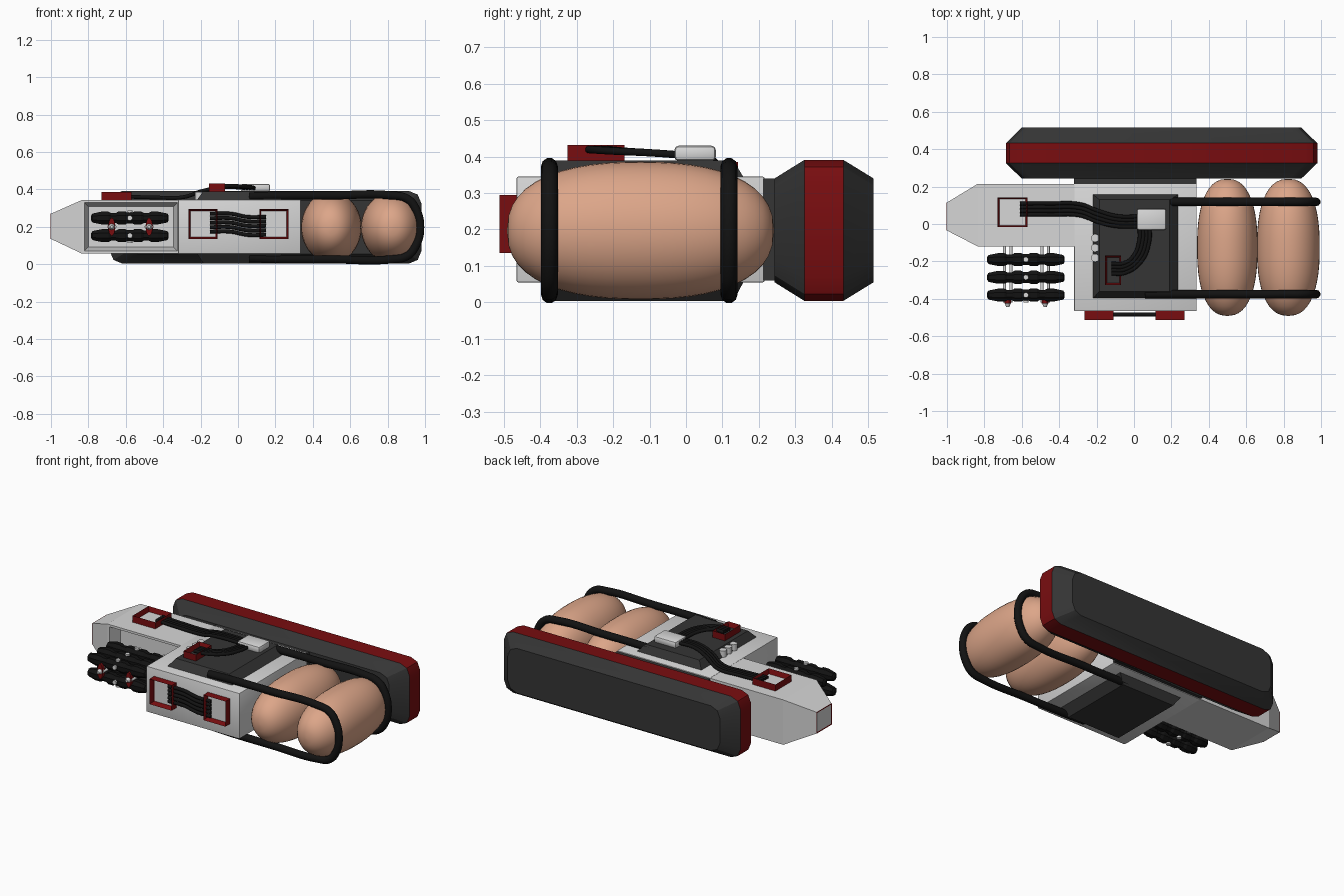
import bpy, bmesh, math
from mathutils import Vector, Matrix

if "Cube" in bpy.data.objects:
    bpy.data.objects.remove(bpy.data.objects["Cube"])


def mat(name, c):
    m = bpy.data.materials.new(name)
    m.diffuse_color = (*c, 1)
    m.use_nodes = True
    m.node_tree.nodes["Principled BSDF"].inputs["Base Color"].default_value = m.diffuse_color
    return m


LIGHT = mat("light_grey", (0.68, 0.68, 0.68))
DARK = mat("dark_grey", (0.035, 0.035, 0.035))
BLACK = mat("black", (0.006, 0.006, 0.006))
RED = mat("deep_red", (0.19, 0.004, 0.005))
TAN = mat("peach", (0.72, 0.38, 0.25))


def finish(name, bm, mats, smooth=None):
    bmesh.ops.recalc_face_normals(bm, faces=bm.faces)
    me = bpy.data.meshes.new(name)
    bm.to_mesh(me)
    bm.free()
    for m in mats:
        me.materials.append(m)
    ob = bpy.data.objects.new(name, me)
    bpy.context.collection.objects.link(ob)
    if smooth:
        bpy.context.view_layer.objects.active = ob
        ob.select_set(True)
        bpy.ops.object.shade_smooth_by_angle(angle=math.radians(smooth))
        ob.select_set(False)
    return ob


def loft(rings):
    """Skin a list of equal-length point rings and cap both ends."""
    bm = bmesh.new()
    vs = [[bm.verts.new(p) for p in r] for r in rings]
    n = len(vs[0])
    for a, b in zip(vs, vs[1:]):
        for i in range(n):
            bm.faces.new((a[i], a[(i + 1) % n], b[(i + 1) % n], b[i]))
    bm.faces.new(vs[0])
    bm.faces.new(vs[-1])
    return bm


def box(name, x, y, z, m, bevel=0):
    bm = bmesh.new()
    bmesh.ops.create_cube(bm, size=1)
    for v in bm.verts:
        v.co = [(r[0] + r[1]) / 2 + c * (r[1] - r[0]) for c, r in zip(v.co, (x, y, z))]
    if bevel:
        bmesh.ops.bevel(bm, geom=bm.edges[:], offset=bevel, segments=2, profile=0.5, affect='EDGES')
    return finish(name, bm, [m], 40 if bevel else None)


def rod(name, p, q, r1, m, r2=None, seg=12):
    p, q = Vector(p), Vector(q)
    bm = bmesh.new()
    rot = (q - p).to_track_quat('Z', 'Y').to_matrix().to_4x4()
    bmesh.ops.create_cone(bm, cap_ends=True, segments=seg, radius1=r1, radius2=r1 if r2 is None else r2,
                          depth=(q - p).length, matrix=Matrix.Translation((p + q) / 2) @ rot)
    return finish(name, bm, [m], 40)


def frame(name, base, w, h, d, rot, inner, rim=0.014):
    """Red socket: a box with its outer face sunk and recoloured."""
    bm = bmesh.new()
    bmesh.ops.create_cube(bm, size=1, matrix=Matrix.Translation((0, 0, d / 2)) @ Matrix.Diagonal((w, h, d, 1)))
    top = max(bm.faces, key=lambda f: f.calc_center_median().z)
    bmesh.ops.inset_individual(bm, faces=[top], thickness=rim)
    bmesh.ops.translate(bm, verts=top.verts, vec=(0, 0, -d * 0.7))
    for v in bmesh.ops.inset_individual(bm, faces=[top], thickness=0.0005)["faces"]:
        v.material_index = 0
    top.material_index = 1
    bm.transform(Matrix.Translation(base) @ rot)
    return finish(name, bm, [RED, inner])


def tube(name, pts, r, m):
    cu = bpy.data.curves.new(name, 'CURVE')
    cu.dimensions = '3D'
    cu.bevel_depth, cu.bevel_resolution, cu.resolution_u = r, 3, 8
    cu.use_fill_caps = True
    sp = cu.splines.new('BEZIER')
    sp.bezier_points.add(len(pts) - 1)
    for b, p in zip(sp.bezier_points, pts):
        b.co = p
        b.handle_left_type = b.handle_right_type = 'AUTO'
    cu.materials.append(m)
    ob = bpy.data.objects.new(name, cu)
    bpy.context.collection.objects.link(ob)
    bpy.context.view_layer.objects.active = ob
    ob.select_set(True)
    bpy.ops.object.convert(target='MESH')
    bpy.context.object.select_set(False)


# Main block and connector to the pod
box("main_block", (-0.32, 0.335), (-0.465, 0.215), (0.055, 0.345), LIGHT, 0.004)
box("pod_connector", (-0.32, 0.335), (0.2, 0.26), (0.06, 0.34), DARK)

# Arm with tapered nose and a sunken bay in its front side
bm = loft([[(x, y0, z0), (x, y1, z0), (x, y1, z1), (x, y0, z1)] for x, y0, y1, z0, z1 in
           ((-1, -0.035, 0.115, 0.135, 0.27), (-0.835, -0.12, 0.215, 0.057, 0.343),
            (-0.31, -0.12, 0.215, 0.057, 0.343))])
bmesh.ops.recalc_face_normals(bm, faces=bm.faces)
bay = min((f for f in bm.faces if abs(f.normal.y) > 0.99), key=lambda f: f.calc_center_median().y)
bmesh.ops.inset_individual(bm, faces=[bay], thickness=0.02)
bmesh.ops.inset_individual(bm, faces=[bay], thickness=0.03, depth=-0.08)
finish("arm", bm, [LIGHT])

# Bevelled dark plates above and below the block
for nm, zb, zt in (("top_plate", 0.34, 0.39), ("bottom_plate", 0.06, 0.003)):
    finish(nm, loft([[(x0, y0, z), (x1, y0, z), (x1, y1, z), (x0, y1, z)] for x0, x1, y0, y1, z in
                     ((-0.222, 0.24, -0.40, 0.16, zb), (-0.185, 0.19, -0.36, 0.13, zt))]), [DARK])


# Rear pod: chamfered long body with a red middle band
def pod_ring(y, x0, x1, z0, z1, c=0.065):
    pts = []
    for cx, cz, a0 in ((x1 - c, z1 - c, 0), (x0 + c, z1 - c, 90), (x0 + c, z0 + c, 180), (x1 - c, z0 + c, 270)):
        for k in range(3):
            a = math.radians(a0 + 45 * k)
            pts.append((cx + c * math.cos(a), y, cz + c * math.sin(a)))
    return pts


bm = loft([pod_ring(0.243, -0.60, 0.895, 0.055, 0.34), pod_ring(0.325, -0.685, 0.98, 0.004, 0.391),
           pod_ring(0.432, -0.685, 0.98, 0.004, 0.391), pod_ring(0.515, -0.60, 0.895, 0.055, 0.34)])
for f in bm.faces:
    f.material_index = int(len(f.verts) == 4 and 0.35 < f.calc_center_median().y < 0.41)
finish("rear_pod", bm, [DARK, RED], 25)

# Two barrel tanks with a superelliptic outline
for i, (cx, rx) in enumerate(((0.499, 0.162), (0.825, 0.168))):
    rings = []
    for k in range(25):
        t = -math.cos(math.pi * (k + 0.15) / 24.3)
        s = (1 - abs(t) ** 2.4) ** (1 / 2.4)
        rings.append([(cx + rx * s * math.cos(a), -0.125 + 0.366 * t, 0.197 + 0.189 * s * math.sin(a))
                      for a in (math.tau * j / 40 for j in range(40))])
    finish("tank_%d" % (i + 1), loft(rings), [TAN], 60)

# Straps looping round the tanks
half = [(0.06, 0.165), (0.22, 0.17), (0.5, 0.171), (0.82, 0.171), (0.905, 0.153), (0.95, 0.1)]
path = [(x, 0.197 + z) for x, z in half] + [(0.974, 0.197)] + [(x, 0.197 - z) for x, z in reversed(half)]
for nm, y in (("front_strap", -0.375), ("back_strap", 0.118)):
    tube(nm, [(x, y, z) for x, z in path], 0.023, BLACK)

# Red sockets
I, FRONT = Matrix(), Matrix.Rotation(math.pi / 2, 4, 'X')
frame("front_socket_left", (-0.187, -0.464, 0.215), 0.156, 0.16, 0.048, FRONT, LIGHT)
frame("front_socket_right", (0.192, -0.464, 0.215), 0.156, 0.16, 0.048, FRONT, LIGHT)
frame("arm_socket", (-0.65, 0.063, 0.342), 0.16, 0.16, 0.043, I, LIGHT)
frame("plate_socket", (-0.112, -0.247, 0.389), 0.087, 0.157, 0.043, I, DARK)
frame("nose_socket", (-0.99, 0.04, 0.2025), 0.135, 0.15, 0.012,
      Matrix.Rotation(-math.pi / 2, 4, 'Y'), LIGHT, 0.04)

# Junction box and cables
box("junction_box", (0.015, 0.172), (-0.032, 0.082), (0.388, 0.43), LIGHT, 0.012)
for i in range(5):
    z = 0.27 - 0.024 * i
    tube("front_cable", [(-0.15, -0.484, z), (-0.04, -0.484, z), (0.05, -0.484, z - 0.017),
                         (0.15, -0.484, z - 0.017)], 0.0105, BLACK)
for i in range(4):
    y, j = 0.11 - 0.02 * i, 0.018 * i
    tube("arm_cable", [(-0.61, y, 0.362), (-0.45, y, 0.357), (-0.29, y - 0.004, 0.359), (-0.19, y - 0.04, 0.392),
                       (-0.09, 0.042 - j, 0.41), (0.03, 0.04 - j, 0.41)], 0.0105, BLACK)
    tube("plate_cable", [(0.03 + j, -0.02, 0.405), (0.028 + j, -0.09, 0.41), (-0.002 + j * 0.8, -0.17 - j * 0.5, 0.415),
                         (-0.05, -0.208 - j, 0.419), (-0.12, -0.212 - j, 0.419)], 0.0105, BLACK)

# Three small knobs on the edge of the top plate
for y in (-0.075, -0.128, -0.181):
    rod("knob", (-0.208, y, 0.34), (-0.208, y, 0.385), 0.022, LIGHT)

# Rack of six black rounds in front of the arm bay
prof = [(0.207, 0.014), (0.2, 0.026), (0.15, 0.037), (0.115, 0.037), (0.1, 0.029), (0.075, 0.029),
        (0.06, 0.038), (0.025, 0.038), (0.015, 0.032)]
prof = [(-x, r) for x, r in prof] + prof[::-1]
for y in (-0.19, -0.285, -0.38):
    for z in (0.247, 0.153):
        finish("rack_round", loft([[(-0.578 + x, y + r * math.cos(a), z + r * math.sin(a))
                                    for a in (math.tau * (j + 0.5) / 8 for j in range(8))]
                                   for x, r in prof]), [BLACK])
        s = 1 if z > 0.2 else -1
        rod("round_bolt", (-0.578, y, z), (-0.578, y, z + s * 0.04), 0.014, LIGHT)
        if y < -0.35:
            rod("front_bolt", (-0.578, y, z), (-0.578, y - 0.04, z), 0.014, LIGHT)

# Rods through the rack with red end clamps
for cx in (-0.675, -0.475):
    for dx in (-0.017, 0.017):
        rod("rack_rod", (cx + dx, -0.03, 0.2), (cx + dx, -0.42, 0.2), 0.008, LIGHT)
    rod("rod_tip", (cx, -0.41, 0.2), (cx, -0.445, 0.2), 0.022, LIGHT, 0.008)
    clamp = rod("red_clamp", (0, -0.4, 0), (0, -0.424, 0), 0.048, RED, seg=20)
    clamp.scale = (0.38, 1, 1)
    clamp.location = (cx, 0, 0.2)
